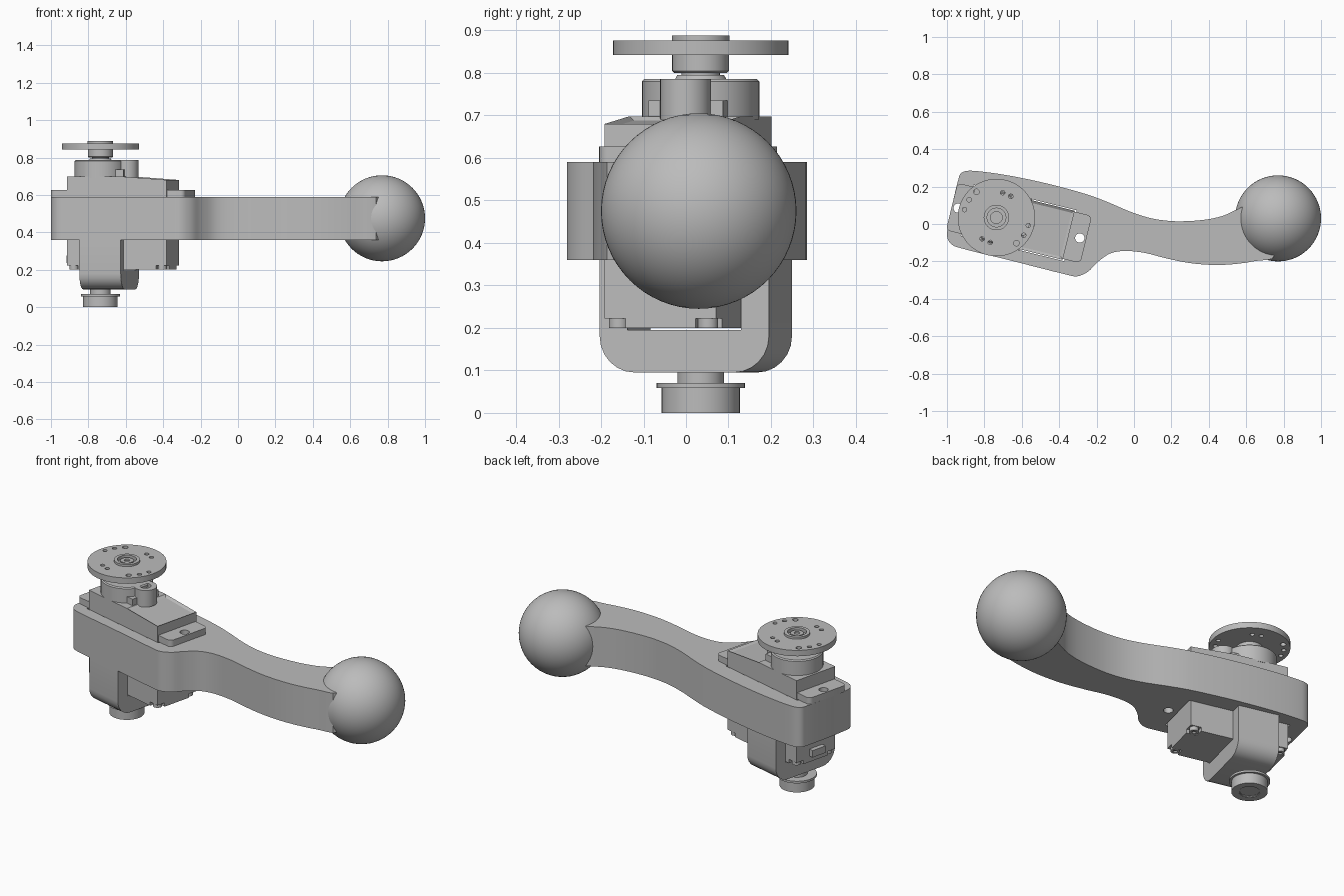
import bpy, bmesh
from math import sin, cos, pi, radians
from mathutils import Matrix, Vector

cube = bpy.data.objects.get("Cube")
if cube:
    bpy.data.objects.remove(cube)

grey = bpy.data.materials.new("plain grey")
grey.use_nodes = True
grey.diffuse_color = (0.5, 0.5, 0.5, 1)
grey.node_tree.nodes["Principled BSDF"].inputs["Base Color"].default_value = (0.5, 0.5, 0.5, 1)

# The servo sits turned on the arm; its parts use this local frame
SERVO = Matrix.Translation((-0.615, 0.005, 0)) @ Matrix.Rotation(radians(-13.8), 4, 'Z')
WORLD = Matrix.Identity(4)
AXIS_U = -0.124                      # output shaft position along the servo
AXIS = SERVO @ Matrix.Translation((AXIS_U, 0, 0))


def finish(name, bm, frame):
    bmesh.ops.remove_doubles(bm, verts=bm.verts, dist=1e-5)
    bmesh.ops.recalc_face_normals(bm, faces=bm.faces)
    mesh = bpy.data.meshes.new(name)
    bm.to_mesh(mesh)
    bm.free()
    mesh.materials.append(grey)
    obj = bpy.data.objects.new(name, mesh)
    obj.matrix_world = frame
    bpy.context.collection.objects.link(obj)
    return obj


def select(obj):
    bpy.ops.object.select_all(action='DESELECT')
    obj.select_set(True)
    bpy.context.view_layer.objects.active = obj


def prism_mesh(pts, lo, hi, axis='z'):
    put = {'x': lambda a, b, t: (t, a, b),
           'y': lambda a, b, t: (a, t, b),
           'z': lambda a, b, t: (a, b, t)}[axis]
    bm = bmesh.new()
    face = bm.faces.new([bm.verts.new(put(a, b, lo)) for a, b in pts])
    new = bmesh.ops.extrude_face_region(bm, geom=[face])["geom"]
    verts = [v for v in new if isinstance(v, bmesh.types.BMVert)]
    bmesh.ops.translate(bm, verts=verts, vec=Vector(put(0, 0, hi - lo)))
    bmesh.ops.recalc_face_normals(bm, faces=bm.faces)
    return bm


def prism(name, pts, lo, hi, axis='z', frame=SERVO):
    return finish(name, prism_mesh(pts, lo, hi, axis), frame)


def box(name, u, v, z, frame=SERVO):
    pts = [(u[0], v[0]), (u[1], v[0]), (u[1], v[1]), (u[0], v[1])]
    return prism(name, pts, z[0], z[1], 'z', frame)


def lathe(name, profile, frame=AXIS, steps=48):
    bm = bmesh.new()
    vs = [bm.verts.new((r, 0, z)) for r, z in profile]
    edges = [bm.edges.new(p) for p in zip(vs, vs[1:])]
    bmesh.ops.spin(bm, geom=vs + edges, cent=(0, 0, 0), axis=(0, 0, 1),
                   angle=2 * pi, steps=steps, use_merge=False)
    return finish(name, bm, frame)


def drum(name, r, lo, hi, frame=AXIS, steps=48):
    return lathe(name, [(0, lo), (r, lo), (r, hi), (0, hi)], frame, steps)


def at(u, v):
    return SERVO @ Matrix.Translation((u, v, 0))


def arc(cx, cy, r, start, end, n=6):
    angles = [radians(start + (end - start) * i / n) for i in range(n + 1)]
    return [(cx + r * cos(a), cy + r * sin(a)) for a in angles]


def cut(obj, cutters):
    for cutter in cutters:
        cutter.hide_render = True
        mod = obj.modifiers.new("cut", 'BOOLEAN')
        mod.operation, mod.solver, mod.object = 'DIFFERENCE', 'EXACT', cutter
        select(obj)
        bpy.ops.object.modifier_apply(modifier=mod.name)
        bpy.data.objects.remove(cutter)


# Curved arm with a pocket for the servo
outline = [(-.935, .255), (-.915, .278), (-.87, .285), (-.717, .267), (-.556, .237),
           (-.396, .199), (-.235, .153), (-.128, .112), (-.02, .066), (.086, .032),
           (.193, .016), (.3, .016), (.406, .027), (.487, .048), (.556, .08),
           (.68, .12), (.75, -.171), (.647, -.198), (.54, -.214), (.433, -.219),
           (.3, -.209), (.166, -.182), (.06, -.155), (-.048, -.144), (-.128, -.158),
           (-.198, -.207), (-.246, -.255), (-.305, -.28), (-.364, -.27), (-.66, -.195),
           (-.945, -.124), (-.985, -.1), (-1, -.05)]


def smooth_loop(pts, n=4):
    pts = [Vector(p) for p in pts]
    out = []
    for i in range(len(pts)):
        a, b, c, d = (pts[(i + k) % len(pts)] for k in (-1, 0, 1, 2))
        span = (c - b).length
        tb = (c - a) * span / ((c - b).length + (b - a).length)
        tc = (d - b) * span / ((d - c).length + (c - b).length)
        for t in (j / n for j in range(n)):
            out.append(b * (2*t**3 - 3*t*t + 1) + tb * (t**3 - 2*t*t + t)
                       + c * (3*t*t - 2*t**3) + tc * (t**3 - t*t))
    return out


HOLES = (-0.335, 0.335)
arm = prism("arm", smooth_loop(outline), 0.36, 0.59, 'z', WORLD)
cut(arm, [box("pocket", (-.284, .284), (-.14, .14), (.3, .7))]
    + [drum("screw hole", .025, .3, .7, at(u, 0), 24) for u in HOLES])

# Ball at the end of the arm
bm = bmesh.new()
bmesh.ops.create_uvsphere(bm, u_segments=64, v_segments=32, radius=0.23)
finish("ball", bm, Matrix.Translation((0.77, 0.03, 0.475)))

# Servo case with sloped top end and inset label panel
bm = prism_mesh([(-.274, .222), (.274, .222), (.274, .68), (.03, .698), (-.274, .698)],
                -.135, .135, 'y')
slope = [f for f in bm.faces if f.normal.z > .9 and f.calc_center_median().x > .1]
bmesh.ops.inset_region(bm, faces=slope, thickness=.02, depth=-.009)
finish("servo_case", bm, SERVO)
box("servo_base_long", (-.274, .274), (-.085, .085), (.2, .222))
box("servo_base_wide", (-.215, .215), (-.135, .135), (.2, .222))
box("cable_outlet", (-.3, -.27), (-.045, .045), (.235, .275))
for u in (-.243, .243):
    for v in (-.108, .108):
        lathe("case_screw", [(0, .222), (.024, .222), (.024, .2), (.011, .2),
                             (.011, .208), (0, .208)], at(u, v), 20)

# Mounting flange
r, fu, fv = .025, .37, .13
corners = (arc(fu - r, fv - r, r, 0, 90) + arc(r - fu, fv - r, r, 90, 180)
           + arc(r - fu, r - fv, r, 180, 270) + arc(fu - r, r - fv, r, 270, 360))
flange = prism("mounting_flange", corners, .59, .627)
cut(flange, [drum("screw hole", .025, .5, .7, at(u, 0), 24) for u in HOLES])

# Strap running under the servo case
R = .085
strap = ([(-.205, .365)] + arc(R - .205, .095 + R, R, 180, 270)
         + arc(.205 - R, .095 + R, R, 270, 360)
         + [(.205, .365), (.138, .365), (.138, .195), (-.138, .195), (-.138, .365)])
prism("lower_strap", strap, -.19, .038, 'x')

# Gear housing with screw lug
lathe("gear_housing", [(0, .69), (.138, .69), (.138, .78), (.132, .786), (.06, .786),
                       (.055, .795), (0, .795)])
lathe("housing_lug", [(0, .69), (.06, .69), (.06, .786), (.03, .786), (.03, .765),
                      (0, .765)], at(.024, 0), 32)
box("lug_web", (-.1, .024), (-.09, .09), (.69, .735))

# Output horn with screw holes
lathe("horn_hub", [(0, .79), (.045, .79), (.045, .8), (.062, .8), (.067, .805),
                   (.067, .843), (0, .843)])
horn = lathe("horn_disc", [(0, .842), (.207, .842), (.207, .876), (.068, .876),
                           (.068, .888), (.05, .888), (.05, .868), (0, .868)], AXIS, 64)
spots = [(.174, 128, .015), (.174, 147, .012), (.176, 166, .012),
         (.137, 56, .012), (.137, 76, .012)]
centre = Matrix.Translation(AXIS.translation)
cut(horn, [drum("horn hole", size,  .8, .92, centre @ Matrix.Translation(
    (d * cos(radians(a + turn)), d * sin(radians(a + turn)), 0)), 16)
    for turn in (0, 180) for d, a, size in spots])
lathe("horn_screw", [(0, .86), (.034, .86), (.034, .882), (.015, .882), (.015, .874),
                     (0, .874)], AXIS, 32)

# Lower pivot bearing
drum("pivot_pin", .055, .065, .1)
lathe("pivot_bearing", [(0, .006), (.05, .006), (.05, .003), (.054, .003), (.054, 0),
                        (.092, 0), (.092, .058), (.104, .058), (.104, .07), (0, .07)])

for obj in list(bpy.context.scene.objects):
    if obj.type == 'MESH' and grey.name in obj.data.materials:
        select(obj)
        bpy.ops.object.shade_smooth_by_angle(angle=radians(30))
